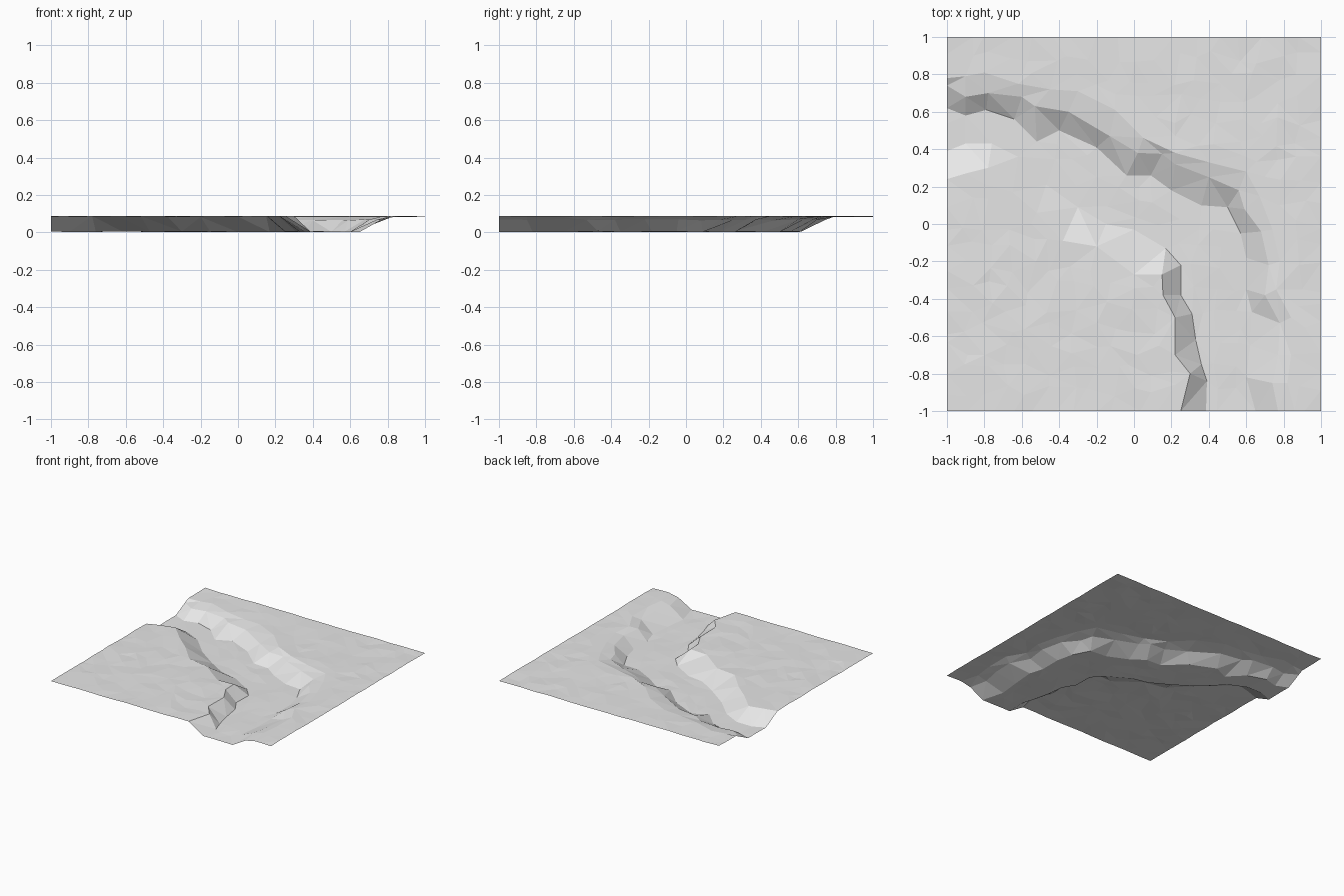
import bpy
import random
from mathutils import Vector
from mathutils.geometry import delaunay_2d_cdt, intersect_point_line

random.seed(4)
cube = bpy.data.objects.get("Cube")
if cube:
    bpy.data.objects.remove(cube)

PLAIN, SHOULDER, FLOOR = 0.086, 0.067, 0.004

# Bank outlines, each followed downstream from the left edge to the front edge
outer_lip = [(-1, .78), (-.9, .79), (-.8, .81), (-.62, .75), (-.45, .72), (-.3, .71), (-.1, .61),
             (.05, .46), (.22, .38), (.4, .33), (.6, .28), (.67, .15), (.74, -.03), (.78, -.2),
             (.76, -.35), (.84, -.5), (.84, -.7), (.82, -.85), (.86, -1)]
outer_shoulder = [(-1, .74), (-.9, .68), (-.78, .7), (-.6, .68), (-.53, .63), (-.35, .6), (-.13, .47),
                  (.02, .38), (.15, .375), (.22, .32), (.4, .25), (.56, .18), (.59, .08), (.68, -.04),
                  (.72, -.22), (.7, -.38), (.78, -.53), (.77, -.7), (.74, -.85), (.77, -1)]
outer_foot = [(-1, .62), (-.9, .58), (-.79, .61), (-.64, .56), (-.52, .44), (-.4, .5), (-.2, .41),
              (-.04, .26), (.09, .26), (.2, .18), (.36, .1), (.5, .09), (.57, -.05), (.6, -.18),
              (.6, -.35), (.63, -.47), (.62, -.65), (.6, -.82), (.65, -1)]
inner_foot = [(-1, .39), (-.9, .43), (-.76, .43), (-.62, .36), (-.47, .21), (-.3, .09), (-.15, 0),
              (0, -.03), (.17, -.13), (.25, -.22), (.25, -.38), (.31, -.48), (.33, -.62),
              (.36, -.75), (.39, -.84), (.385, -1)]
inner_lip = [(-1, .24), (-.9, .27), (-.78, .3), (-.65, .17), (-.52, .06), (-.38, -.09), (-.2, -.12),
             (0, -.27), (.15, -.27), (.155, -.38), (.22, -.5), (.22, -.7), (.3, -.8), (.25, -1)]

points, heights, edges = [], [], []


def add_point(p, z):
    points.append(Vector(p))
    heights.append(z + random.uniform(-.003, .003))


def add_line(line, z):
    start = len(points)
    for p in line:
        add_point(p, z)
    edges.extend((i, i + 1) for i in range(start, len(points) - 1))


def inside(p, polygon):
    hit = False
    for a, b in zip(polygon, polygon[1:] + polygon[:1]):
        if (a[1] > p.y) != (b[1] > p.y):
            if p.x < a[0] + (p.y - a[1]) * (b[0] - a[0]) / (b[1] - a[1]):
                hit = not hit
    return hit


def distance(p, line):
    best = 9
    for a, b in zip(line, line[1:]):
        a, b = Vector(a), Vector(b)
        near, t = intersect_point_line(p, a, b)
        near = a.lerp(b, min(max(t, 0), 1))
        best = min(best, (p - near.to_2d()).length)
    return best


# River banks
bank_lines = [outer_lip, outer_shoulder, outer_foot, inner_foot, inner_lip]
for line, z in zip(bank_lines, [PLAIN, SHOULDER, FLOOR, FLOOR, PLAIN]):
    add_line(line, z)

# Loose points over the plains and the river bed
floor_area = outer_foot + inner_foot[::-1]
channel_area = outer_lip + inner_lip[::-1]
COUNT = 18
for i in range(COUNT + 1):
    for j in range(COUNT + 1):
        p = Vector((2 * i / COUNT - 1, 2 * j / COUNT - 1))
        if 0 < i < COUNT:
            p.x += random.uniform(-.035, .035)
        if 0 < j < COUNT:
            p.y += random.uniform(-.035, .035)
        if min(distance(p, line) for line in bank_lines) < .05:
            continue
        if inside(p, floor_area):
            add_point(p, FLOOR)
        elif not inside(p, channel_area):
            add_point(p, PLAIN)

# Triangulated ground sheet
coords, _, faces, origins, _, _ = delaunay_2d_cdt(points, edges, [], 0, 1e-5)
verts = [(c.x, c.y, heights[o[0]] if o else PLAIN) for c, o in zip(coords, origins)]
mesh = bpy.data.meshes.new("river_terrain")
mesh.from_pydata(verts, [], faces)
mesh.update()
terrain = bpy.data.objects.new("river_terrain", mesh)
bpy.context.collection.objects.link(terrain)

# Stone grey ground
grey = bpy.data.materials.new("stone_grey")
grey.use_nodes = True
grey.diffuse_color = (.8, .8, .8, 1)
grey.node_tree.nodes["Principled BSDF"].inputs["Base Color"].default_value = (.8, .8, .8, 1)
mesh.materials.append(grey)
